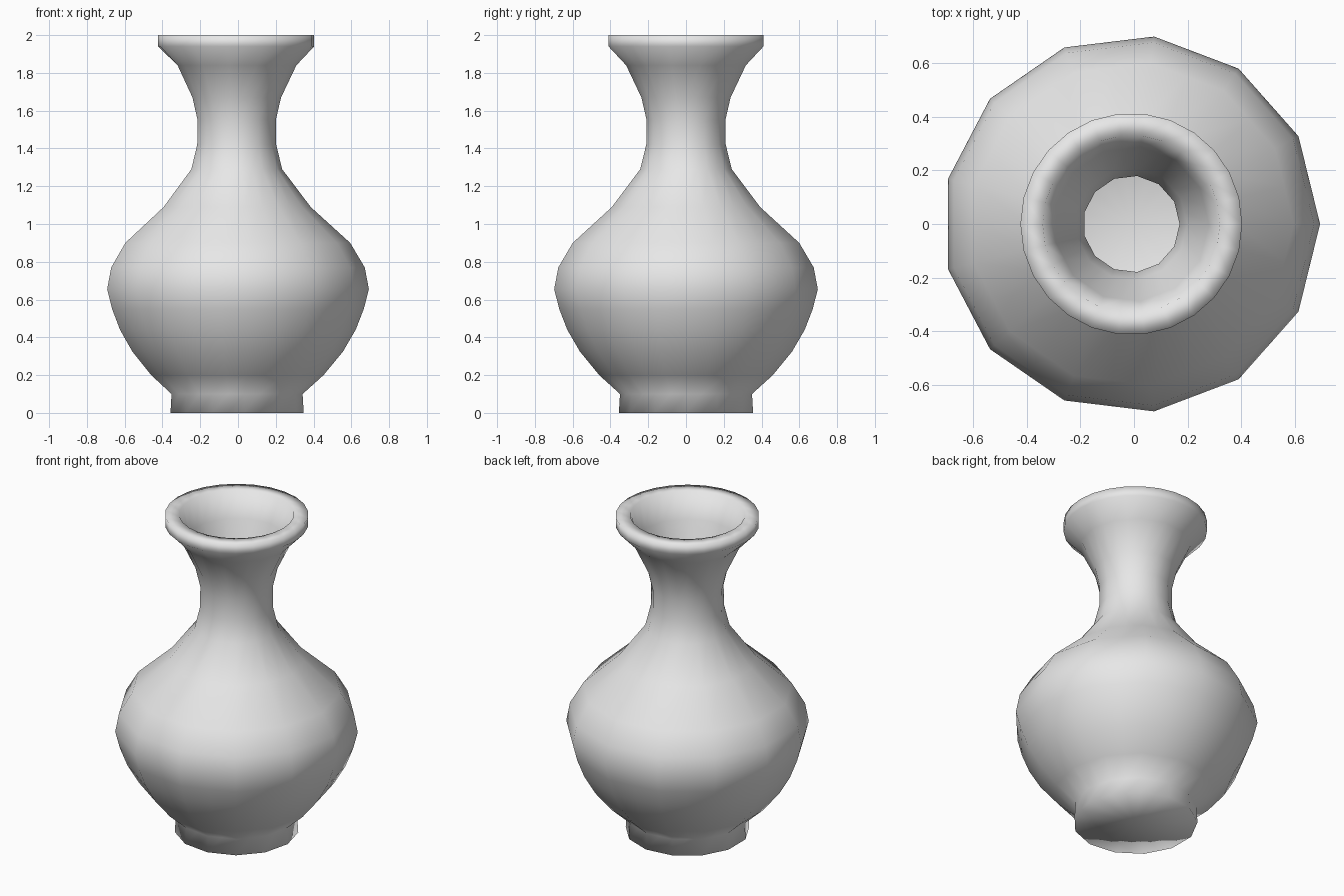
import bpy
import bmesh
from math import cos, sin, pi

cube = bpy.data.objects.get("Cube")
if cube:
    bpy.data.objects.remove(cube)

SIDES = 13
COUNT = SIDES * 2        # corners plus the midpoints of the facets
CENTRE_X = -0.01         # balances the odd number of sides
WALL = 0.03

# Outer profile from foot to neck: (radius, height)
OUTER = [(0.358, 0), (0.352, 0.1), (0.463, 0.2), (0.566, 0.325), (0.633, 0.44),
         (0.676, 0.55), (0.703, 0.655), (0.681, 0.77), (0.604, 0.9),
         (0.395, 1.09), (0.244, 1.29), (0.212, 1.42), (0.21, 1.55),
         (0.238, 1.67), (0.319, 1.84)]
# Round lip, from its underside over to the mouth
LIP = [(0.413, 1.94), (0.413, 2.0), (0.33, 2.0)]


def add_ring(bm, radius, z, is_round):
    """Ring of vertices: a true circle, or a polygon with split edges."""
    verts = []
    for i in range(COUNT):
        r = radius if is_round or i % 2 == 0 else radius * cos(pi / SIDES)
        a = 2 * pi * i / COUNT
        verts.append(bm.verts.new((CENTRE_X + r * cos(a), r * sin(a), z)))
    return verts


def cap(bm, ring, z):
    """Close a ring with a fan around a centre vertex."""
    middle = bm.verts.new((CENTRE_X, 0, z))
    for i in range(COUNT):
        bm.faces.new((ring[i], ring[(i + 1) % COUNT], middle))


# Vase: outside up, over the lip, then back down the inside
bm = bmesh.new()
rings = [add_ring(bm, r, z, False) for r, z in OUTER]
rings += [add_ring(bm, r, z, True) for r, z in LIP]
inner = [(r - WALL, z) for r, z in reversed(OUTER[1:])]
rings += [add_ring(bm, r, z, False) for r, z in inner]

for low, high in zip(rings, rings[1:]):
    for i in range(COUNT):
        j = (i + 1) % COUNT
        bm.faces.new((low[i], low[j], high[j], high[i]))
cap(bm, rings[0], 0)
cap(bm, rings[-1], inner[-1][1])
bmesh.ops.recalc_face_normals(bm, faces=bm.faces)
for face in bm.faces:
    face.smooth = True

mesh = bpy.data.meshes.new("vase")
bm.to_mesh(mesh)
bm.free()
vase = bpy.data.objects.new("vase", mesh)
bpy.context.collection.objects.link(vase)

# Plain grey glaze
grey = bpy.data.materials.new("light_grey")
grey.use_nodes = True
colour = (0.8, 0.8, 0.8, 1)
grey.diffuse_color = colour
grey.node_tree.nodes["Principled BSDF"].inputs["Base Color"].default_value = colour
mesh.materials.append(grey)
